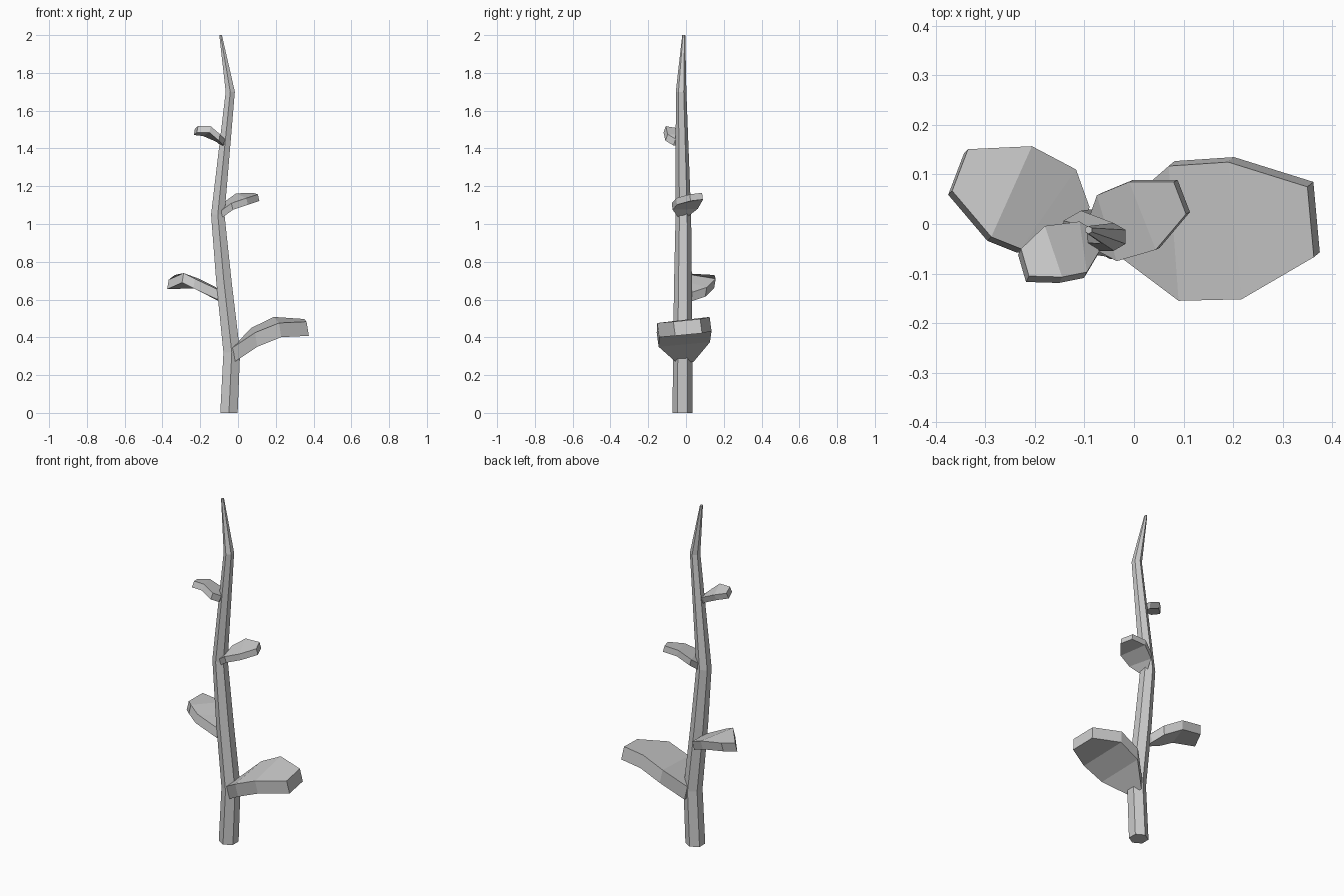
import bpy, bmesh, math
from mathutils import Vector

old = bpy.data.objects.get("Cube")
if old:
    bpy.data.objects.remove(old, do_unlink=True)

# One plain grey for the whole plant
grey = bpy.data.materials.new("plain_grey")
grey.use_nodes = True
colour = (0.6, 0.6, 0.6, 1)
grey.diffuse_color = colour
grey.node_tree.nodes["Principled BSDF"].inputs["Base Color"].default_value = colour


def loft(name, rings):
    """Skin a row of equal-sided rings and cap both ends."""
    bm = bmesh.new()
    loops = [[bm.verts.new(point) for point in ring] for ring in rings]
    bm.faces.new(loops[0])
    bm.faces.new(loops[-1])
    for lower, upper in zip(loops, loops[1:]):
        count = len(lower)
        for i in range(count):
            j = (i + 1) % count
            bm.faces.new((lower[i], lower[j], upper[j], upper[i]))
    bmesh.ops.recalc_face_normals(bm, faces=bm.faces)
    mesh = bpy.data.meshes.new(name)
    bm.to_mesh(mesh)
    bm.free()
    mesh.materials.append(grey)
    obj = bpy.data.objects.new(name, mesh)
    bpy.context.collection.objects.link(obj)
    return obj


def hexagon(x, y, z, radius):
    angles = [math.radians(90 + 60 * side) for side in range(6)]
    return [(x + radius * math.cos(a), y + radius * math.sin(a), z) for a in angles]


def leaf(name, rows, thickness):
    """Folded slab: each row is a near and a far edge point of the upper face."""
    drop = Vector(thickness)
    rings = []
    for near, far in rows:
        near, far = Vector(near), Vector(far)
        rings.append([near, far, far + drop, near + drop])
    return loft(name, rings)


# Bent, tapering six-sided stem: x, y, z, radius
stem_path = [
    (-.048, -.018, 0, .053),
    (-.033, -.018, .32, .051),
    (-.075, -.016, .7, .047),
    (-.107, -.014, 1.05, .041),
    (-.041, -.026, 1.7, .028),
    (-.092, -.012, 2, .008),
]
loft("stem", [hexagon(*station) for station in stem_path])

# Leaves, listed from root to tip
leaf("lowest_leaf", [
    ((-.03, -.065, .345), (-.03, .03, .345)),
    ((.09, -.155, .425), (.07, .117, .45)),
    ((.217, -.152, .476), (.19, .125, .508)),
    ((.363, -.067, .483), (.35, .075, .497)),
], (.012, .01, -.075))

leaf("low_back_leaf", [
    ((-.1, -.035, .65), (-.09, .035, .64)),
    ((-.228, -.05, .71), (-.117, .11, .665)),
    ((-.288, -.026, .74), (-.206, .157, .71)),
    ((-.367, .067, .705), (-.335, .151, .73)),
], (-.008, -.008, -.05))

leaf("middle_leaf", [
    ((-.09, -.045, 1.07), (-.095, 0, 1.07)),
    ((-.035, -.075, 1.11), (-.075, .058, 1.115)),
    ((.044, -.052, 1.137), (-.01, .085, 1.162)),
    ((.105, .02, 1.157), (.08, .085, 1.165)),
], (.008, .004, -.035))

leaf("upper_leaf", [
    ((-.07, -.055, 1.45), (-.085, -.01, 1.45)),
    ((-.095, -.097, 1.475), (-.11, .005, 1.47)),
    ((-.145, -.107, 1.518), (-.18, -.004, 1.5)),
    ((-.212, -.105, 1.518), (-.228, -.05, 1.505)),
], (-.006, -.012, -.034))
